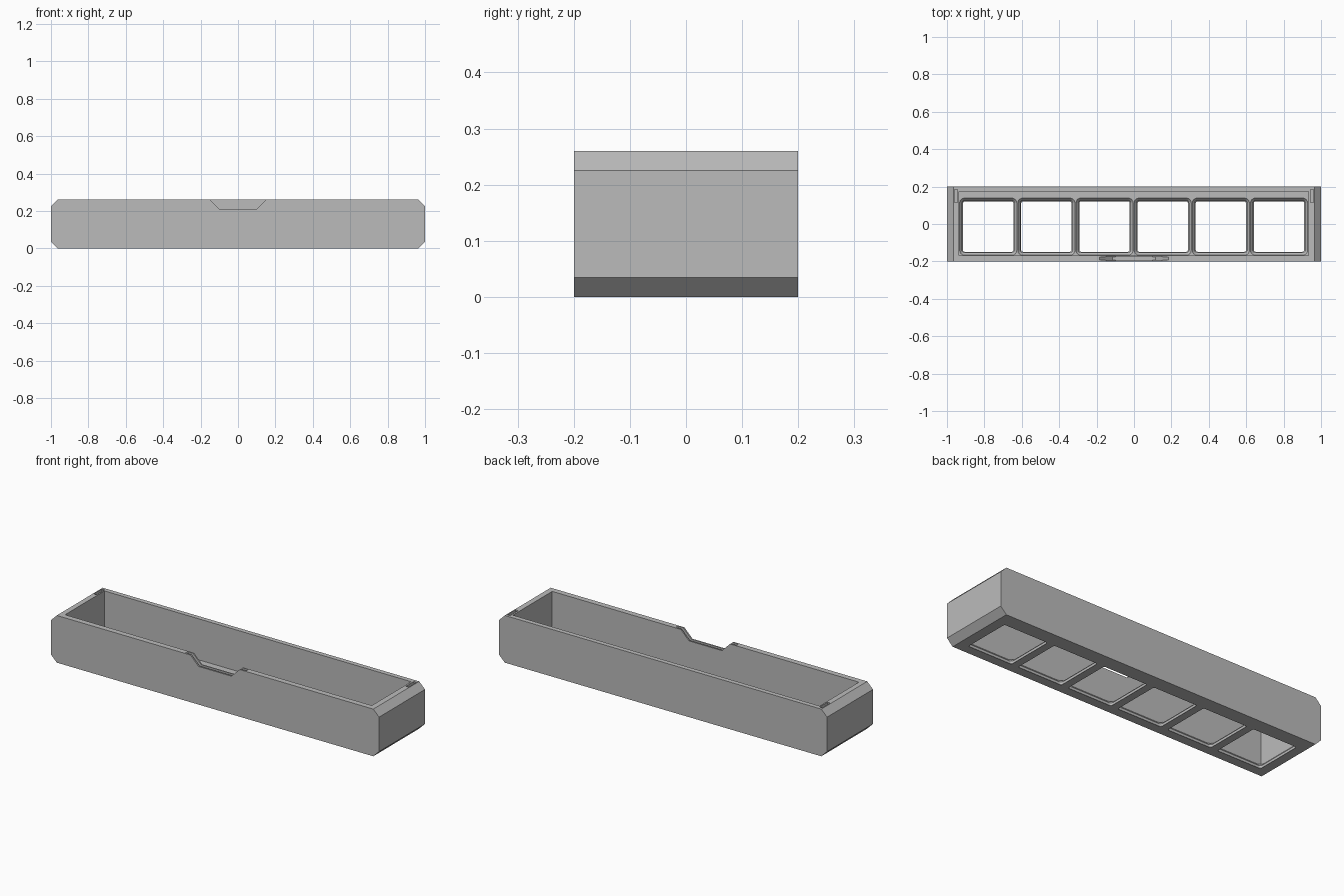
import bpy, bmesh, math
from mathutils import Vector

if "Cube" in bpy.data.objects:
    bpy.data.objects.remove(bpy.data.objects["Cube"])

grey = bpy.data.materials.new("light grey")
grey.diffuse_color = (0.5, 0.5, 0.5, 1)
grey.use_nodes = True
grey.node_tree.nodes["Principled BSDF"].inputs["Base Color"].default_value = grey.diffuse_color


def loft(name, rings):
    """Closed solid through rings of equal point count."""
    bm = bmesh.new()
    vs = [[bm.verts.new(p) for p in r] for r in rings]
    n = len(vs[0])
    for a, b in zip(vs, vs[1:]):
        for i in range(n):
            j = (i + 1) % n
            bm.faces.new((a[i], a[j], b[j], b[i]))
    bm.faces.new(vs[0][::-1])
    bm.faces.new(vs[-1])
    bmesh.ops.recalc_face_normals(bm, faces=bm.faces)
    me = bpy.data.meshes.new(name)
    bm.to_mesh(me)
    bm.free()
    me.materials.append(grey)
    ob = bpy.data.objects.new(name, me)
    bpy.context.collection.objects.link(ob)
    return ob


def prism(name, profile, y0, y1):
    """Extrude an xz profile along y."""
    return loft(name, [[(x, y, z) for x, z in profile] for y in (y0, y1)])


def block(name, x0, x1, y0, y1, z0, z1):
    return prism(name, [(x0, z0), (x1, z0), (x1, z1), (x0, z1)], y0, y1)


def rounded_square(cx, cy, size, r, z, steps=4):
    pts = []
    h = size / 2 - r
    for q, (sx, sy) in enumerate([(1, 1), (-1, 1), (-1, -1), (1, -1)]):
        for k in range(steps + 1):
            a = math.pi / 2 * (q + k / steps)
            pts.append((cx + sx * h + r * math.cos(a), cy + sy * h + r * math.sin(a), z))
    return pts


# outer body with chamfered ends
C, H = 0.035, 0.26
body = prism("tray_body", [(-1 + C, 0), (1 - C, 0), (1, C), (1, H - C),
                           (1 - C, H), (-1 + C, H), (-1, H - C), (-1, C)], -0.2, 0.2)

# main cavity
FLOOR = 0.034
cutters = [block("cavity_cutter", -0.936, 0.934, -0.169, 0.174, FLOOR, 0.3)]

# finger notch in the front wall, and the wider groove hidden inside that wall
cutters.append(prism("notch_cutter", [(-0.1, 0.21), (0.1, 0.21), (0.19, 0.30), (-0.19, 0.30)], -0.25, -0.15))
cutters.append(prism("groove_cutter", [(-0.115, 0.19), (0.115, 0.19), (0.225, 0.30), (-0.225, 0.30)], -0.192, -0.176))

# small slots in the end wall tops near the back
for s in (-1, 1):
    a, b = sorted((s * 0.943, s * 0.960))
    cutters.append(block("slot_cutter", a, b, 0.115, 0.185, 0.23, 0.3))

# six stepped, tapered floor windows
SECTIONS = [(-0.02, 0.269, 0.009), (0, 0.269, 0.009), (0.005, 0.279, 0.014),
            (0.0185, 0.279, 0.014), (FLOOR, 0.306, 0.027), (0.06, 0.306, 0.027)]
for i in range(6):
    cx = -0.002 + (i - 2.5) * 0.311
    cutters.append(loft("window_cutter", [rounded_square(cx, -0.014, s, r, z) for z, s, r in SECTIONS]))

# cut everything, bake the result and drop the cutters
for c in cutters:
    c.hide_render = True
    m = body.modifiers.new(c.name, 'BOOLEAN')
    m.operation = 'DIFFERENCE'
    m.solver = 'EXACT'
    m.object = c
bpy.context.view_layer.update()
baked = bpy.data.meshes.new_from_object(body.evaluated_get(bpy.context.evaluated_depsgraph_get()))
body.modifiers.clear()
body.data = baked
for c in cutters:
    bpy.data.objects.remove(c)
for p in body.data.polygons:
    p.use_smooth = False
    p.material_index = 0
